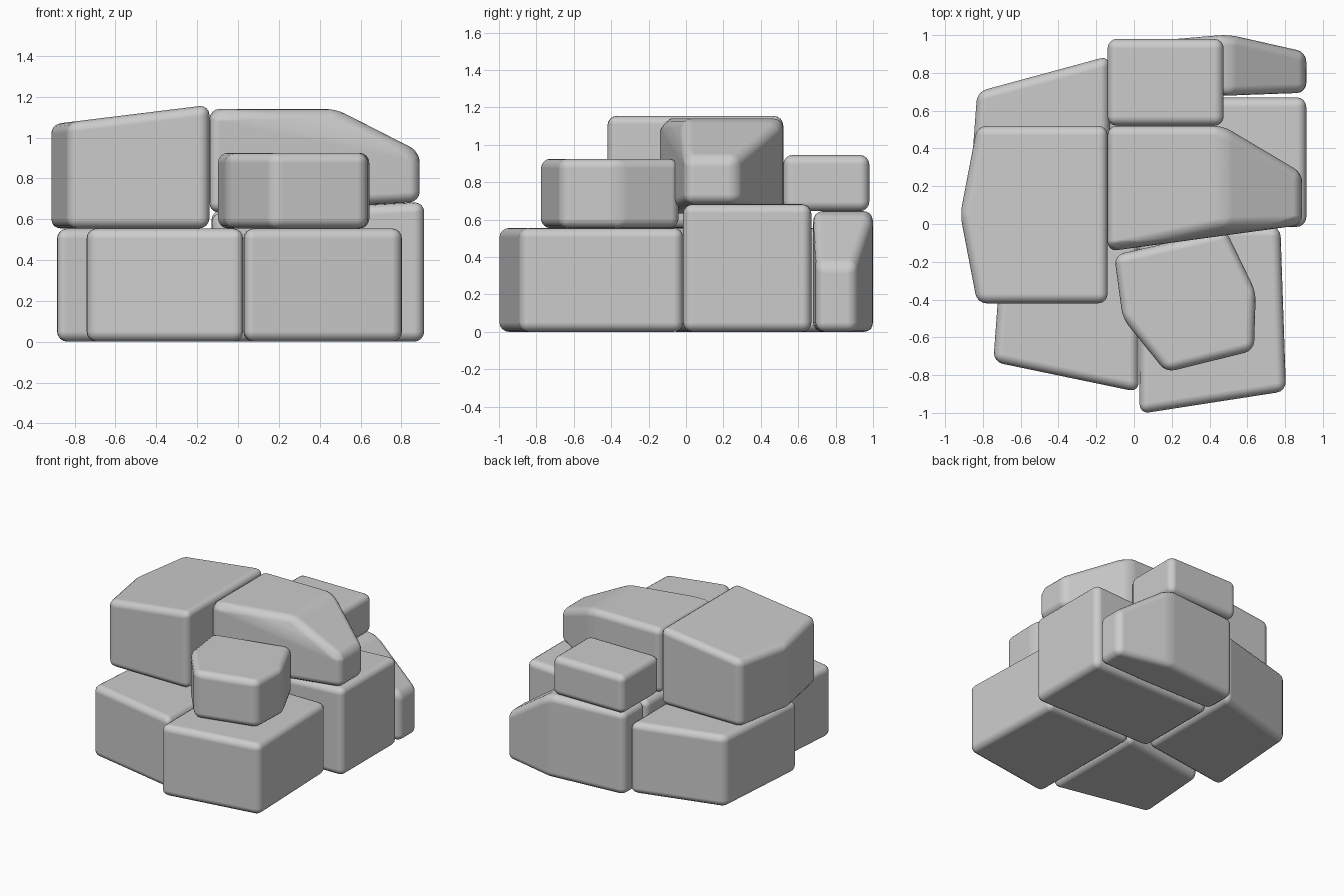
import bpy, bmesh
from math import radians

if "Cube" in bpy.data.objects:
    bpy.data.objects.remove(bpy.data.objects["Cube"])


def stone(name, outline, base, top):
    """Rounded convex boulder: plan outline with base and top heights.

    base and top are one height, or one height per outline point."""
    n = len(outline)
    lows = base if isinstance(base, list) else [base] * n
    highs = top if isinstance(top, list) else [top] * n
    bm = bmesh.new()
    for (x, y), lo, hi in zip(outline, lows, highs):
        bm.verts.new((x, y, lo))
        bm.verts.new((x, y, hi))
    hull = bmesh.ops.convex_hull(bm, input=bm.verts)
    loose = [v for v in bm.verts if not v.link_faces]
    bmesh.ops.delete(bm, geom=loose, context='VERTS')
    bmesh.ops.dissolve_limit(bm, angle_limit=radians(2), verts=bm.verts, edges=bm.edges)
    bmesh.ops.recalc_face_normals(bm, faces=bm.faces)
    mesh = bpy.data.meshes.new(name)
    bm.to_mesh(mesh)
    bm.free()
    ob = bpy.data.objects.new(name, mesh)
    bpy.context.collection.objects.link(ob)
    mesh.shade_smooth()
    # worn, rounded edges
    bev = ob.modifiers.new("rounding", 'BEVEL')
    bev.width = 0.05
    bev.segments = 4
    bev.limit_method = 'ANGLE'
    bev.angle_limit = radians(10)
    bev.harden_normals = True
    return ob


# Lower layer
stone("lower_front_left_stone",
      [(-.745, -.73), (.025, -.89), (.025, -.01), (-.70, -.12)], 0, .555)
stone("lower_front_right_stone",
      [(.03, -1.005), (.805, -.885), (.775, -.015), (.025, -.015)], 0, .555)
stone("lower_back_left_stone",
      [(-.89, -.11), (-.13, .0), (-.13, .89), (-.83, .70)], 0, .555)
stone("lower_right_stone",
      [(-.13, -.015), (.912, -.015), (.912, .67), (-.13, .67)],
      0, [.63, .685, .685, .63])
# Back stone, its top falling away at the right end
stone("lower_back_right_stone",
      [(-.13, .68), (.50, .68), (.912, .695), (.912, .91), (.50, 1.003), (-.13, .95)],
      0, [.645, .645, .36, .36, .645, .645])

# Upper layer
stone("upper_left_stone",
      [(-.83, -.42), (-.14, -.42), (-.14, .52), (-.83, .52), (-.92, .05)],
      .555, [1.075, 1.16, 1.16, 1.075, 1.064])
# Middle stone, its top sloping down to a narrow right end
stone("upper_middle_stone",
      [(-.14, -.145), (.48, -.012), (.89, -.005), (.89, .27), (.47, .52), (-.14, .52)],
      [.63, .66, .685, .685, .66, .63], [1.14, 1.14, .93, .93, 1.14, 1.14])
stone("upper_back_stone",
      [(-.14, .52), (.475, .52), (.475, .98), (-.14, .98)], .645, .945)
stone("upper_front_stone",
      [(-.105, -.165), (-.06, -.50), (.17, -.785), (.635, -.67), (.645, -.36), (.485, -.03)],
      .555, .925)
